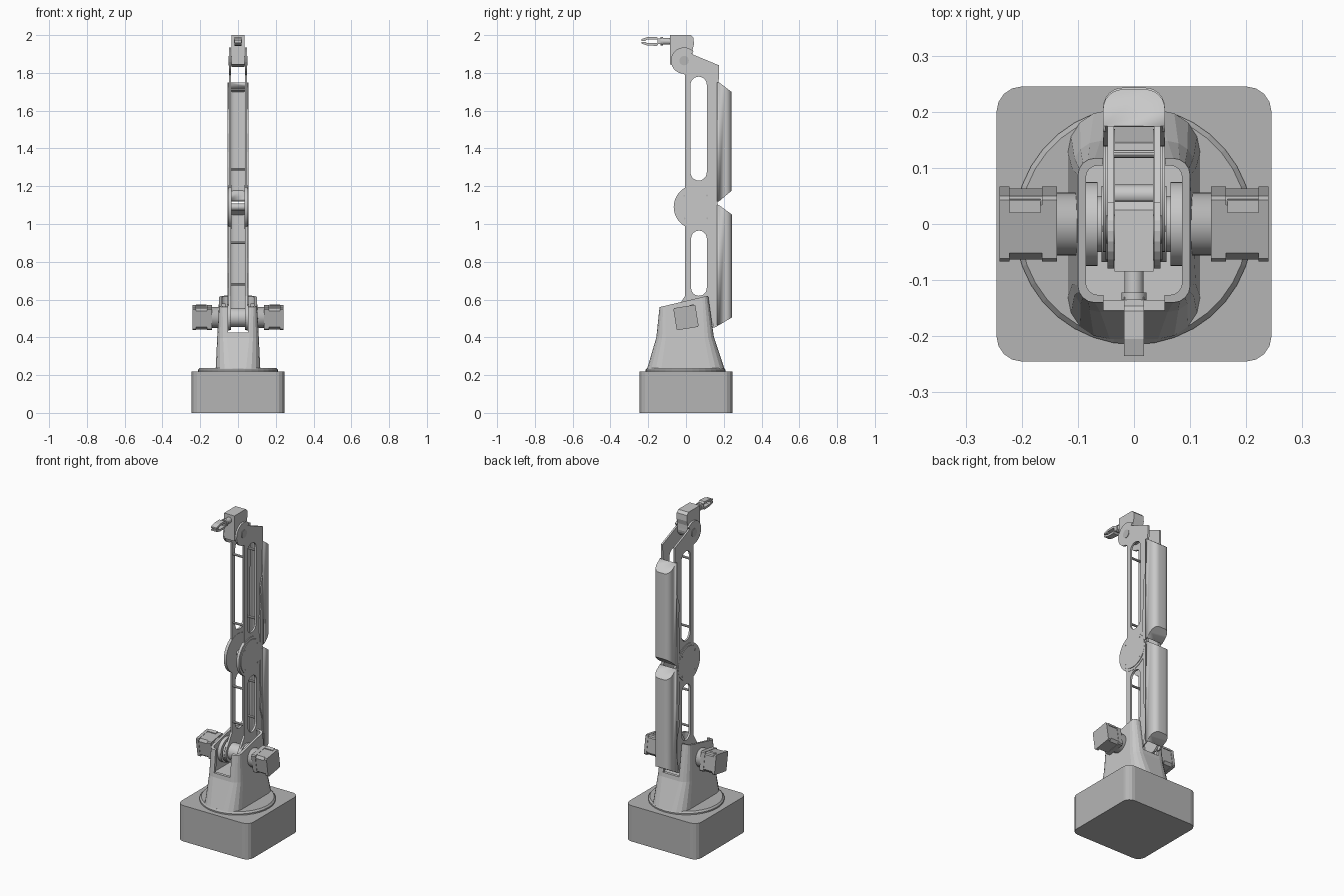
import bpy, bmesh, math
from mathutils import Matrix, Vector

if "Cube" in bpy.data.objects:
    bpy.data.objects.remove(bpy.data.objects["Cube"])


def material(name, v):
    m = bpy.data.materials.new(name)
    m.diffuse_color = (v, v, v, 1)
    m.use_nodes = True
    m.node_tree.nodes["Principled BSDF"].inputs["Base Color"].default_value = m.diffuse_color
    return m


LIGHT = material("light grey", 0.58)
MID = material("mid grey", 0.46)


def finish(name, bm, mat, smooth=False):
    bmesh.ops.recalc_face_normals(bm, faces=bm.faces)
    me = bpy.data.meshes.new(name)
    bm.to_mesh(me)
    bm.free()
    me.materials.append(mat)
    ob = bpy.data.objects.new(name, me)
    bpy.context.collection.objects.link(ob)
    if smooth:
        bpy.ops.object.select_all(action='DESELECT')
        ob.select_set(True)
        bpy.context.view_layer.objects.active = ob
        bpy.ops.object.shade_smooth_by_angle(angle=math.radians(32))
    return ob


def add_loft(bm, rings):
    vs = [[bm.verts.new(p) for p in r] for r in rings]
    n = len(rings[0])
    for a, b in zip(vs, vs[1:]):
        for i in range(n):
            j = (i + 1) % n
            bm.faces.new((a[i], a[j], b[j], b[i]))
    bm.faces.new(vs[0])
    bm.faces.new(vs[-1])


def add_prism(bm, pts, x0, x1, both=True):
    """Extrude a (y, z) outline along x, optionally on both sides."""
    for s in ((1, -1) if both else (1,)):
        add_loft(bm, [[(s * x, y, z) for y, z in pts] for x in (x0, x1)])


def arc(cy, cz, r, a0, a1, n):
    return [(cy + r * math.cos(math.radians(a0 + (a1 - a0) * i / n)),
             cz + r * math.sin(math.radians(a0 + (a1 - a0) * i / n))) for i in range(n + 1)]


def circle(cy, cz, r, n=40):
    return arc(cy, cz, r, 0, 360, n)[:-1]


def parts(name, items, mat, smooth=False):
    """items: (outline, x0, x1, both)"""
    bm = bmesh.new()
    for it in items:
        add_prism(bm, *it)
    return finish(name, bm, mat, smooth)


def round_rect(hx, y0, y1, r, n=4):
    p = []
    for cx, cy, a in ((hx - r, y1 - r, 0), (r - hx, y1 - r, 90), (r - hx, y0 + r, 180), (hx - r, y0 + r, 270)):
        p += arc(cx, cy, r, a, a + 90, n)
    return p


def cut(ob, cutter):
    m = ob.modifiers.new("cut", 'BOOLEAN')
    m.operation, m.solver, m.object = 'DIFFERENCE', 'EXACT', cutter
    cutter.hide_render = True
    bpy.context.view_layer.update()
    ev = ob.evaluated_get(bpy.context.evaluated_depsgraph_get())
    me = bpy.data.meshes.new_from_object(ev)
    ob.modifiers.clear()
    ob.data = me
    bpy.data.objects.remove(cutter)


def slot(y0, y1, z0, z1):
    r, c = (y1 - y0) / 2, (y0 + y1) / 2
    return arc(c, z1 - r, r, 0, 180, 12) + arc(c, z0 + r, r, 180, 360, 12)


# base box and turntable
bm = bmesh.new()
add_loft(bm, [[(x, y, z) for x, y in round_rect(0.245, -0.245, 0.245, 0.045)] for z in (0, 0.22)])
finish("base_box", bm, MID)
bm = bmesh.new()
add_loft(bm, [[(x, y, z) for x, y in circle(0, -0.003, r, 36)]
              for r, z in ((0.212, 0.22), (0.212, 0.228), (0.203, 0.238))])
finish("turntable", bm, MID)


# tapered turret shell with a slanted top rim, open at front and back
def rim(y, extra=0):
    return 0.56 + (y + 0.14) * 0.235 + extra


def turret_ring(hx, y0, y1, r, z=None, extra=0):
    return [(x, y, rim(y, extra) if z is None else z) for x, y in round_rect(hx, y0, y1, r)]


bm = bmesh.new()
add_loft(bm, [turret_ring(0.118, -0.205, 0.203, 0.075, 0.236),
              turret_ring(0.11, -0.157, 0.148, 0.05, 0.40),
              turret_ring(0.10, -0.14, 0.117, 0.03)])
turret = finish("turret", bm, LIGHT)
bm = bmesh.new()
add_loft(bm, [turret_ring(0.093, -0.138, 0.13, 0.035, 0.40),
              turret_ring(0.085, -0.125, 0.102, 0.02, None, 0.02)])
cut(turret, finish("cavity_cutter", bm, LIGHT))
notch = [(-0.3, 0.425), (0.3, 0.425), (0.3, 0.8), (-0.3, 0.8)]
cut(turret, parts("notch_cutter", [(notch, -0.054, 0.054, False)], LIGHT))

# shoulder motors, tilted to match the turret rim
PIV = (0.0, 0.505)


def motor_outline(h, c):
    pts = [(h, c - h), (h, h - c), (h - c, h), (c - h, h), (-h, h - c), (-h, c - h), (c - h, -h), (h - c, -h)]
    return tilt(pts)


def tilt(pts):
    a = math.radians(9)
    return [(PIV[0] + y * math.cos(a) - z * math.sin(a), PIV[1] + y * math.sin(a) + z * math.cos(a)) for y, z in pts]


parts("shoulder_motors", [
    (motor_outline(0.059, 0.006), 0.137, 0.164, True),
    (motor_outline(0.057, 0.014), 0.164, 0.222, True),
    (motor_outline(0.059, 0.006), 0.222, 0.24, True)], MID)
parts("motor_connectors", [
    (tilt([(0.03, 0.05), (0.053, 0.05), (0.053, 0.062), (0.03, 0.062)]), 0.167, 0.222, True)], LIGHT)
parts("motor_flanges", [(circle(*PIV, 0.056), 0.088, 0.138, True)], MID, True)
parts("shoulder_discs", [(circle(*PIV, 0.075), 0.065, 0.087, True),
                         (circle(*PIV, 0.068), 0.046, 0.058, True),
                         (circle(*PIV, 0.05), -0.07, 0.07, False)], LIGHT, True)

# lower arm side plates with long slots
lower = [(-0.005, 1.09), (-0.005, 0.62)] + arc(*PIV, 0.065, 150, 280, 10) + [
    (0.13, 0.455), (0.165, 0.49), (0.165, 1.04), (0.14, 1.09)]
plates = parts("lower_arm_plates", [(lower, 0.036, 0.049, True)], LIGHT)
cut(plates, parts("slot_cutter", [(slot(0.027, 0.11, 0.62, 0.965), -0.1, 0.1, False)], LIGHT))

# upper arm side plates, ending round the wrist pivot
upper = [(-0.005, 1.09), (0.14, 1.09), (0.15, 1.14), (0.165, 1.18), (0.172, 1.7), (0.175, 1.84), (0.03, 1.90)]
upper += arc(-0.01, 1.865, 0.07, 45, 265, 14) + [(-0.005, 1.79)]
plates = parts("upper_arm_plates", [(upper, 0.036, 0.047, True)], LIGHT)
cut(plates, parts("slot_cutter", [(slot(0.024, 0.11, 1.23, 1.78), -0.1, 0.1, False)], LIGHT))

# spacer bars between the plates
parts("spacer_bars", [(circle(y, z, 0.007, 10), -0.04, 0.04, False)
                      for z in (0.68, 0.90, 1.29, 1.71) for y in (0.01, 0.125)], LIGHT)

# elbow discs and shaft
EL = (0.052, 1.09)
parts("elbow_discs", [(circle(*EL, 0.117, 48), 0.034, 0.051, True),
                      (circle(*EL, 0.102, 48), 0.051, 0.055, True),
                      (circle(*EL, 0.018, 16), -0.04, 0.04, False)], LIGHT, True)
parts("elbow_screws", [(circle(EL[0] + 0.085 * math.cos(a), EL[1] + 0.085 * math.sin(a), 0.005, 8), 0.055, 0.0565, True)
                       for a in (0.8, 2.37, 3.94, 5.5)], MID)


# rear covers: U-shaped shells with slanted end caps
def cover(name, z0, s0, z1, s1, yf, ys, yb):
    hx, r = 0.055, 0.035
    half = [(hx, yf), (hx, ys)] + arc(hx - r, yb - r, r, 0, 90, 6)
    u = half + [(-x, y) for x, y in reversed(half)]
    t = [max(0, (y - ys) / (yb - ys)) for x, y in u]
    bm = bmesh.new()
    lo = [bm.verts.new((x, y, z0 + s0 * k)) for (x, y), k in zip(u, t)]
    hi = [bm.verts.new((x, y, z1 - s1 * k)) for (x, y), k in zip(u, t)]
    for i in range(len(u) - 1):
        bm.faces.new((lo[i], lo[i + 1], hi[i + 1], hi[i]))
    bm.faces.new(lo[1:-1])
    bm.faces.new(hi[1:-1])
    ob = finish(name, bm, LIGHT, True)
    m = ob.modifiers.new("wall", 'SOLIDIFY')
    m.thickness, m.offset = 0.005, -1
    return ob


cover("upper_cover", 1.12, 0.055, 1.75, 0.05, 0.165, 0.175, 0.24)
cover("lower_cover", 0.465, 0.04, 1.10, 0.05, 0.165, 0.175, 0.243)

# stepped side lips of the covers
up_lip = [(0.178, 1.122), (0.178, 1.745), (0.168, 1.70), (0.163, 1.55), (0.14, 1.48), (0.148, 1.38), (0.138, 1.30), (0.14, 1.11)]
low_lip = [(0.178, 0.468), (0.178, 1.098), (0.14, 1.10), (0.14, 0.90), (0.148, 0.82), (0.14, 0.74),
           (0.163, 0.66), (0.165, 0.55), (0.14, 0.45), (0.16, 0.455)]
parts("cover_lips", [(up_lip, 0.047, 0.0545, True), (low_lip, 0.047, 0.0545, True)], LIGHT)

# wrist head with rounded lower end
head = [(-0.085, 2.0), (0.025, 2.0), (0.04, 1.985), (0.042, 1.95), (0.034, 1.92)]
head += arc(-0.02, 1.885, 0.055, 10, -80, 6) + [(-0.06, 1.84), (-0.085, 1.845)]
parts("wrist_head", [(head, -0.035, 0.035, False)], LIGHT)
parts("wrist_pin", [(circle(-0.01, 1.865, 0.025, 20), -0.05, 0.05, False)], MID, True)

# gripper: shaft, collar and two fingers
bm = bmesh.new()
for r, y0, y1 in ((0.017, -0.122, -0.08), (0.022, -0.135, -0.122)):
    add_loft(bm, [[(x, y, 1.967 + z) for x, z in circle(0, 0, r, 20)] for y in (y0, y1)])
finish("gripper_shaft", bm, LIGHT, True)
items = [([(-0.13, 1.952), (-0.13, 1.982), (-0.15, 1.982), (-0.15, 1.952)], -0.018, 0.018, False)]
for s in (1, -1):
    finger = [(-0.14, 0.008), (-0.155, 0.024), (-0.205, 0.022), (-0.235, 0.012),
              (-0.235, 0.003), (-0.215, 0.003), (-0.205, 0.010), (-0.155, 0.010)]
    items.append(([(y, 1.967 + s * z) for y, z in finger], -0.018, 0.018, False))
parts("gripper_fingers", items, LIGHT)
